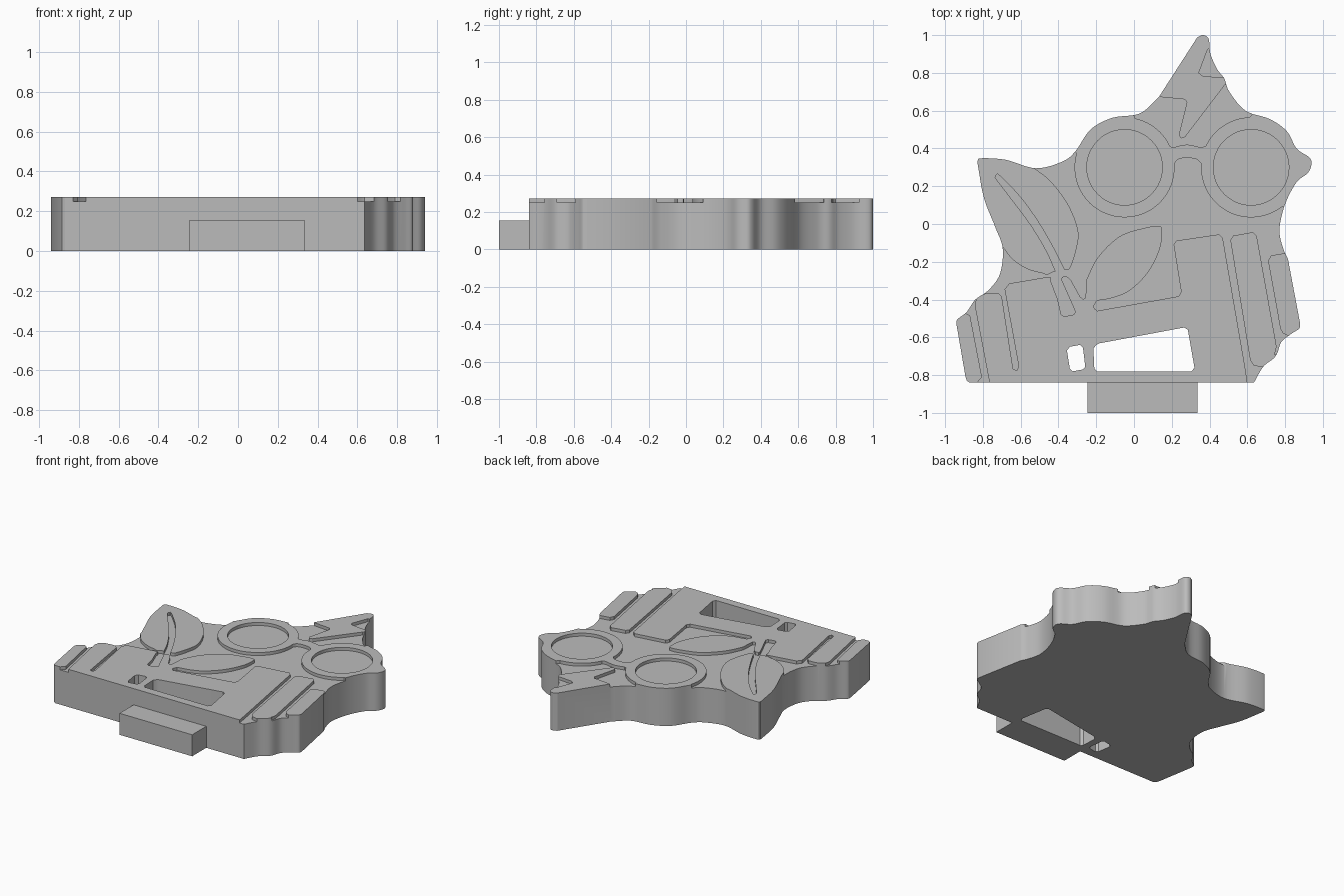
import bpy, bmesh, math
from mathutils import Vector

TOP, FLOOR = 0.272, 0.25          # plate top and engraved floor
RING_R, LENS_R = 0.265, 0.2
LEFT_C, RIGHT_C = (-0.05, 0.30), (0.62, 0.30)

grey = bpy.data.materials.new("plain_grey")
grey.diffuse_color = (0.5, 0.5, 0.5, 1)


def curve(*pts, n=6):
    """Smooth open curve through the points."""
    p = [Vector(q) for q in pts]
    p = [2 * p[0] - p[1]] + p + [2 * p[-1] - p[-2]]
    out = []
    for a, b, c, d in zip(p, p[1:], p[2:], p[3:]):
        for i in range(n):
            t = i / n
            out.append(0.5 * (2 * b + (c - a) * t + (2 * a - 5 * b + 4 * c - d) * t * t
                              + (3 * b - a - 3 * c + d) * t ** 3))
    return [tuple(v) for v in out + [p[-2]]]


def arc(c, r, a0, a1, n=32):
    """Arc in degrees."""
    return [(c[0] + r * math.cos(math.radians(a0 + (a1 - a0) * i / n)),
             c[1] + r * math.sin(math.radians(a0 + (a1 - a0) * i / n))) for i in range(n + 1)]


def prism(name, pts, z0, z1):
    """Extrude a closed outline between two heights."""
    clean = [p for i, p in enumerate(pts) if (Vector(p) - Vector(pts[i - 1])).length > 1e-4]
    bm = bmesh.new()
    f = bm.faces.new([bm.verts.new((x, y, z0)) for x, y in clean])
    r = bmesh.ops.extrude_face_region(bm, geom=[f])
    for v in r["geom"]:
        if isinstance(v, bmesh.types.BMVert):
            v.co.z = z1
    bmesh.ops.recalc_face_normals(bm, faces=bm.faces)
    me = bpy.data.meshes.new(name)
    bm.to_mesh(me)
    bm.free()
    me.materials.append(grey)
    ob = bpy.data.objects.new(name, me)
    bpy.context.collection.objects.link(ob)
    return ob


# Plate silhouette: straight front, two shoulders, leaf tip, round lenses and pointed top leaf
outline = (
    [(0.635, -0.84), (-0.87, -0.84), (-0.885, -0.83), (-0.892, -0.81)]
    + curve((-0.94, -0.53), (-0.935, -0.505), (-0.885, -0.465), (-0.84, -0.40), (-0.77, -0.35),
            (-0.71, -0.265), (-0.695, -0.13), (-0.735, -0.015), (-0.795, 0.14), (-0.828, 0.32))
    + curve((-0.828, 0.335), (-0.81, 0.348), (-0.68, 0.34), (-0.52, 0.295), (-0.38, 0.33),
            (-0.31, 0.385), (-0.23, 0.50), (-0.115, 0.562), (0.03, 0.585), (0.13, 0.67))
    + curve((0.335, 0.988), (0.365, 1.0), (0.395, 0.98), (0.405, 0.90), (0.44, 0.82), (0.478, 0.77),
            (0.505, 0.70), (0.59, 0.60), (0.72, 0.555), (0.81, 0.49), (0.86, 0.40), (0.925, 0.355),
            (0.94, 0.32), (0.92, 0.27), (0.86, 0.22), (0.80, 0.105), (0.77, -0.03), (0.79, -0.13),
            (0.815, -0.185))
    + curve((0.88, -0.53), (0.873, -0.555), (0.835, -0.58), (0.78, -0.625), (0.75, -0.70),
            (0.685, -0.755), (0.635, -0.84)))
plate = prism("plate", outline, 0, TOP)

# Background recess: around the leaves, below the lenses and between the right strips
main_recess = (
    [(-0.45, 0.45), (-0.53, 0.35)]
    + curve((-0.53, 0.297), (-0.445, 0.23), (-0.35, 0.105), (-0.296, -0.035), (-0.307, -0.14),
            (-0.337, -0.23), (-0.355, -0.243))
    + [(-0.40, -0.24), (-0.40, -0.285), (-0.36, -0.275), (-0.335, -0.295)]
    + curve((-0.285, -0.385), (-0.27, -0.397), (-0.257, -0.39))
    + curve((-0.25, -0.29), (-0.19, -0.175), (-0.075, -0.065), (0.06, -0.02), (0.13, -0.012),
            (0.147, -0.03), (0.137, -0.13), (0.075, -0.255), (-0.02, -0.35), (-0.11, -0.39), (-0.19, -0.405))
    + curve((-0.20, -0.41), (-0.213, -0.44), (-0.195, -0.46), n=3)
    + [(0.235, -0.383), (0.25, -0.36), (0.21, -0.11), (0.225, -0.088), (0.45, -0.055), (0.47, -0.075),
       (0.59, -0.77), (0.60, -0.84), (0.60, -0.9), (0.75, -0.9), (0.72, -0.765), (0.68, -0.757),
       (0.635, -0.75), (0.615, -0.72), (0.51, -0.085), (0.525, -0.062), (0.63, -0.043), (0.65, -0.065),
       (0.755, -0.65), (0.745, -0.69), (0.85, -0.70), (0.86, -0.60), (0.825, -0.595), (0.79, -0.58),
       (0.775, -0.555), (0.71, -0.195), (0.725, -0.167), (0.795, -0.155), (0.9, -0.155), (0.9, 0.085)]
    + arc(RIGHT_C, RING_R, -52, -184)
    + curve((0.355, 0.32), (0.33, 0.343), (0.28, 0.35), (0.235, 0.343), (0.215, 0.32))
    + arc(LEFT_C, RING_R, 4, -196) + [(-0.36, 0.45)])

# Recess between the lenses and the top leaf
top_recess = (
    arc(LEFT_C, RING_R, 78, 25)
    + curve((0.205, 0.405), (0.28, 0.42), (0.355, 0.405))
    + arc(RIGHT_C, RING_R, 155, 92)
    + [(0.66, 0.62), (0.6, 0.76), (0.48, 0.735), (0.27, 0.46), (0.25, 0.453), (0.237, 0.47),
       (0.28, 0.645), (0.268, 0.66), (0.14, 0.672), (0.08, 0.72), (-0.02, 0.65)])

# Notch in the top leaf
notch = [(0.39, 0.925), (0.343, 0.80), (0.36, 0.785), (0.45, 0.775), (0.51, 0.78), (0.47, 0.93)]

# Recess under the left leaf with a groove running down
left_recess = (
    [(-0.82, -0.11)]
    + curve((-0.70, -0.115), (-0.64, -0.19), (-0.56, -0.24), (-0.48, -0.262))
    + [(-0.46, -0.27), (-0.42, -0.25), (-0.42, -0.29), (-0.455, -0.28), (-0.66, -0.315), (-0.685, -0.345),
       (-0.61, -0.755), (-0.62, -0.775), (-0.64, -0.768), (-0.70, -0.385), (-0.72, -0.365),
       (-0.76, -0.365), (-0.83, -0.375)])

# Outer left groove
left_groove = [(-0.93, -0.44), (-0.90, -0.468), (-0.868, -0.485), (-0.805, -0.81), (-0.83, -0.84),
               (-0.83, -0.9), (-0.753, -0.9), (-0.765, -0.84), (-0.843, -0.43), (-0.835, -0.395), (-0.86, -0.37)]

# Leaf vein widening into the stem slot
vein = (
    curve((-0.735, 0.245), (-0.655, 0.14), (-0.55, 0.0), (-0.465, -0.14), (-0.415, -0.25))
    + [(-0.44, -0.27), (-0.44, -0.305), (-0.405, -0.395), (-0.385, -0.48), (-0.37, -0.49),
       (-0.32, -0.48), (-0.31, -0.465), (-0.385, -0.295)]
    + curve((-0.37, -0.24), (-0.42, -0.14), (-0.50, 0.0), (-0.60, 0.14), (-0.71, 0.255), (-0.73, 0.26)))

# Through windows
window = [(-0.20, -0.64), (-0.185, -0.632), (0.265, -0.548), (0.285, -0.56), (0.32, -0.76),
          (0.305, -0.78), (-0.195, -0.78), (-0.21, -0.765), (-0.215, -0.66)]
small_window = [(-0.355, -0.67), (-0.34, -0.65), (-0.285, -0.64), (-0.27, -0.655), (-0.258, -0.755),
                (-0.27, -0.77), (-0.325, -0.78), (-0.34, -0.765)]

cuts = [(p, FLOOR) for p in (main_recess, top_recess, notch, left_recess, left_groove, vein,
                             arc(LEFT_C, LENS_R, 0, 352.5, 47), arc(RIGHT_C, LENS_R, 0, 352.5, 47))]
cuts += [(window, -0.1), (small_window, -0.1)]
for pts, floor in cuts:
    cutter = prism("cutter", pts, floor, 0.4)
    cutter.hide_render = True
    m = plate.modifiers.new("cut", 'BOOLEAN')
    m.operation, m.solver, m.object = 'DIFFERENCE', 'EXACT', cutter
    bpy.context.view_layer.objects.active = plate
    bpy.ops.object.modifier_apply(modifier=m.name)
    bpy.data.objects.remove(cutter)

# Front tab
prism("front_tab", [(-0.245, -1), (0.335, -1), (0.335, -0.84), (-0.245, -0.84)], 0, 0.155)

bpy.ops.object.select_all(action='DESELECT')
plate.select_set(True)
bpy.context.view_layer.objects.active = plate
bpy.ops.object.shade_smooth_by_angle(angle=math.radians(30))
